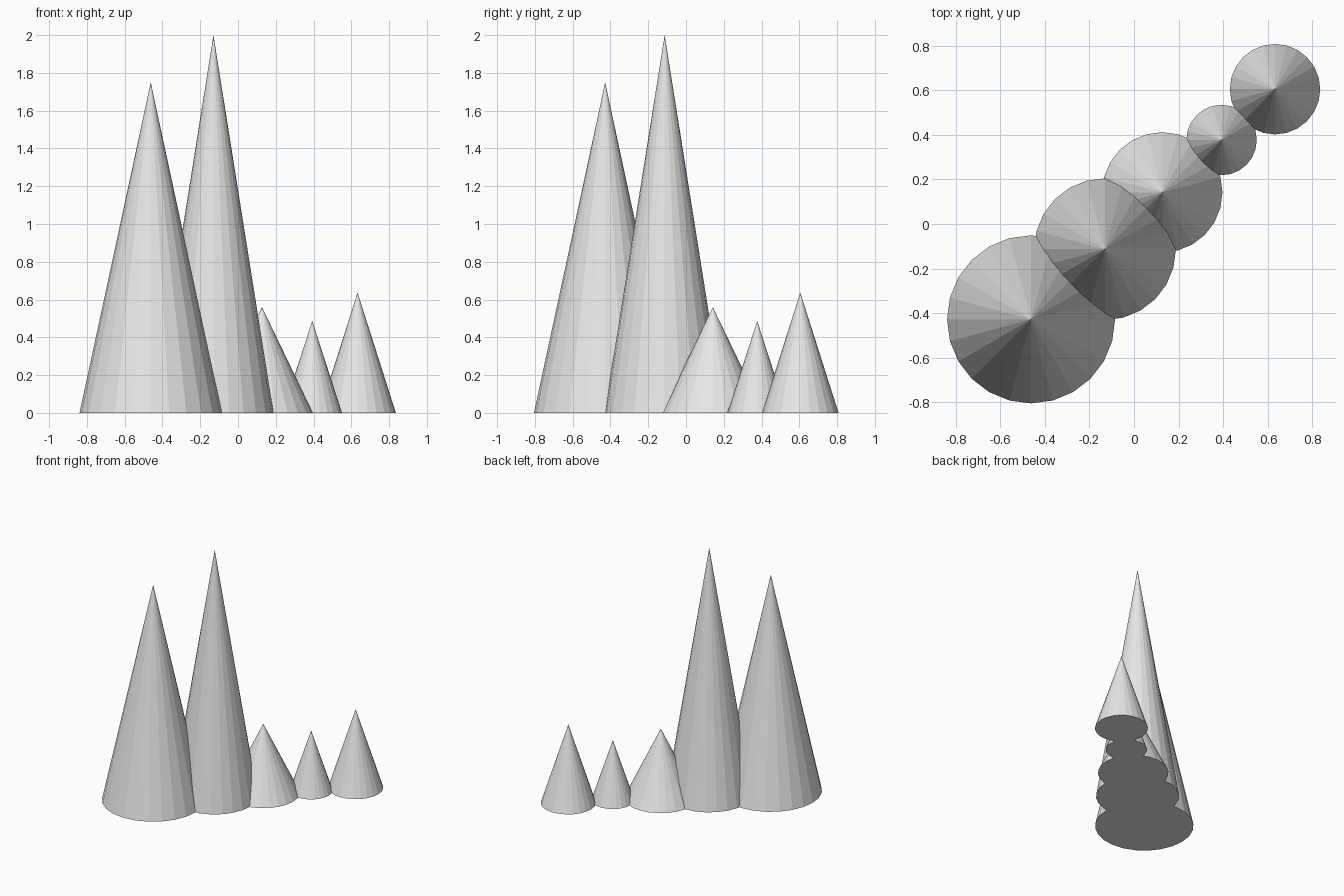
import bpy

cube = bpy.data.objects.get("Cube")
if cube:
    bpy.data.objects.remove(cube, do_unlink=True)

# Single light grey material
grey = bpy.data.materials.new("light_grey")
grey.use_nodes = True
colour = (0.8, 0.8, 0.8, 1.0)
grey.diffuse_color = colour
grey.node_tree.nodes["Principled BSDF"].inputs["Base Color"].default_value = colour


def spike(name, x, y, radius, height):
    """Flat-shaded cone with a closed base standing on z = 0."""
    bpy.ops.mesh.primitive_cone_add(vertices=24, radius1=radius, radius2=0,
                                    depth=height, location=(x, y, height / 2))
    obj = bpy.context.object
    obj.name = name
    obj.data.materials.append(grey)


# Diagonal row of overlapping cones, front left to back right of the top plan
spike("large_cone", -0.462, -0.428, 0.377, 1.75)
spike("tallest_cone", -0.13, -0.113, 0.318, 2.0)
spike("wide_low_cone", 0.127, 0.142, 0.27, 0.56)
spike("smallest_cone", 0.393, 0.377, 0.158, 0.487)
spike("end_cone", 0.633, 0.605, 0.203, 0.637)
